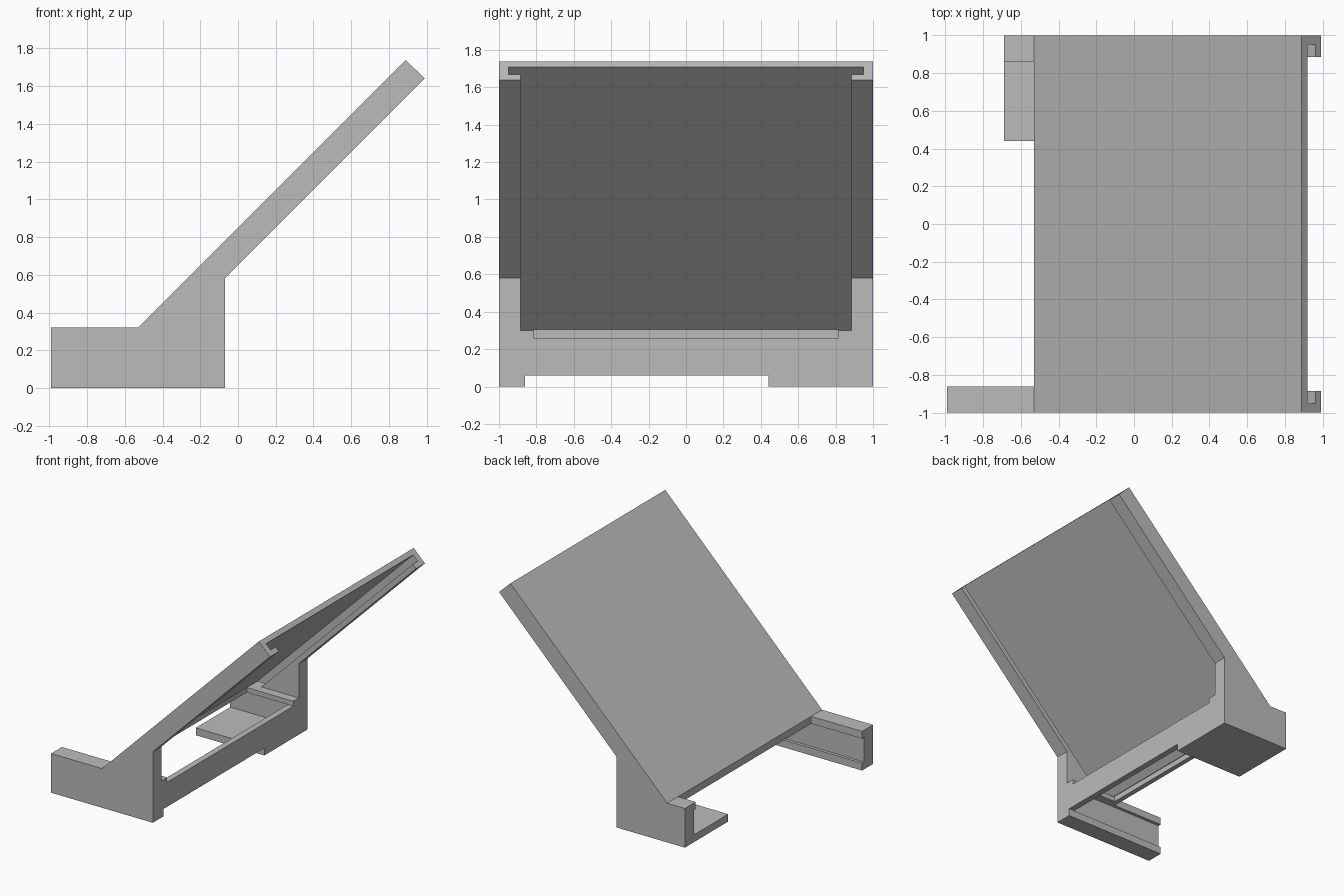
import bpy

cube = bpy.data.objects.get("Cube")
if cube:
    bpy.data.objects.remove(cube, do_unlink=True)

grey = bpy.data.materials.new("plain grey")
grey.use_nodes = True
grey.diffuse_color = (0.5, 0.5, 0.5, 1)
grey.node_tree.nodes["Principled BSDF"].inputs["Base Color"].default_value = (0.5, 0.5, 0.5, 1)


def extrude(name, profile, y0, y1):
    """Solid made from an x-z profile swept along y."""
    n = len(profile)
    verts = [(x, y, z) for y in (y0, y1) for x, z in profile]
    faces = [list(range(n)), list(range(2 * n - 1, n - 1, -1))]
    faces += [(i, i + n, (i + 1) % n + n, (i + 1) % n) for i in range(n)]
    mesh = bpy.data.meshes.new(name)
    mesh.from_pydata(verts, [], faces)
    # make the normals point outward
    import bmesh
    bm = bmesh.new()
    bm.from_mesh(mesh)
    bmesh.ops.recalc_face_normals(bm, faces=bm.faces)
    bm.to_mesh(mesh)
    bm.free()
    mesh.materials.append(grey)
    obj = bpy.data.objects.new(name, mesh)
    bpy.context.collection.objects.link(obj)
    return obj


def box(name, x0, x1, y0, y1, z0, z1):
    return extrude(name, [(x0, z0), (x1, z0), (x1, z1), (x0, z1)], y0, y1)


# Key dimensions
SKIN, SLOT = 0.79, 0.708         # height offsets of the 45 degree slot planes
BAR, BEAM = -0.49, -0.12         # inner faces of the front bar and rear beam
FLOOR, LIP, SHELF = 0.06, 0.26, 0.30
WALL, FOOT, LEDGE = 0.885, 0.86, 0.815

# Whole side silhouette: foot, wall and sloping panel
stand = extrude("sloping_stand", [
    (-0.99, 0), (-0.07, 0), (-0.07, 0.58), (0.99, 1.64),
    (0.888, 1.738), (-0.53, 0.32), (-0.99, 0.32)], -1, 1)

cutters = [
    # undercut slot along both edges of the panel
    extrude("panel_slot", [(SHELF - SKIN, SHELF), (SHELF - SLOT, SHELF),
                           (1.2, 1.2 + SLOT), (1.2, 1.2 + SKIN)], -0.95, 0.95),
    # wide opening beneath the panel
    extrude("panel_opening", [(BAR, SHELF), (1.3, SHELF), (1.3, 1.3 + SKIN)], -WALL, WALL),
    # narrower notch in the rear beam
    box("beam_notch", BAR, 1, -LEDGE, LEDGE, LIP, SHELF + 0.005),
    # hollow base with side channels
    box("base_channel", -2, BEAM, -WALL, WALL, FLOOR, LIP),
    # gap between the two feet
    box("foot_gap", -2, -0.53, -FOOT, FOOT, FLOOR, 2),
    # open underside, leaving the floor of the wide foot
    box("underside_gap", -2, 1, -FOOT, 0.44, -1, FLOOR),
    # shorter wide foot
    box("short_foot_end", -2, -0.69, -0.5, 2, -1, 2),
]

for cutter in cutters:
    mod = stand.modifiers.new(cutter.name, "BOOLEAN")
    mod.operation = "DIFFERENCE"
    mod.solver = "EXACT"
    mod.object = cutter
    cutter.hide_render = True

# Bake the cuts and remove the helpers
bpy.context.view_layer.update()
graph = bpy.context.evaluated_depsgraph_get()
baked = bpy.data.meshes.new_from_object(stand.evaluated_get(graph))
stand.modifiers.clear()
stand.data = baked
for cutter in cutters:
    bpy.data.objects.remove(cutter, do_unlink=True)
